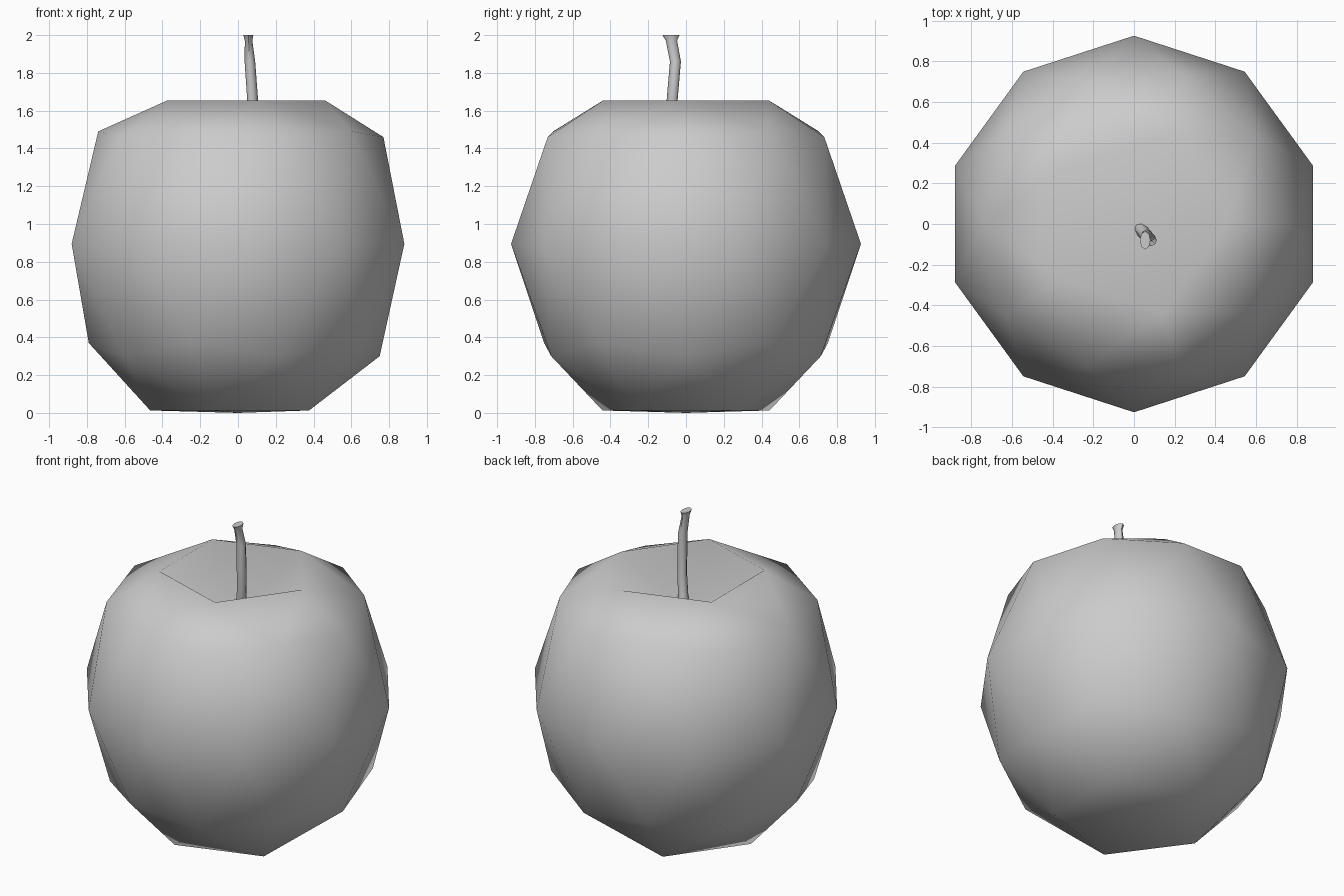
import bpy, bmesh, math
from mathutils import Vector

if "Cube" in bpy.data.objects:
    bpy.data.objects.remove(bpy.data.objects["Cube"])

# Apple body: icosphere whose vertex rings are moved onto an apple profile
bpy.ops.mesh.primitive_ico_sphere_add(subdivisions=2, radius=1)
apple = bpy.context.object
apple.name = "apple_body"
# (unit sphere height, ring radius, ring height)
rings = [(-1, 0, 0), (-0.851, 0.465, 0.013), (-0.526, 0.75, 0.30),
         (-0.447, 0.79, 0.37), (0, 0.926, 0.895), (0.447, 0.77, 1.46),
         (0.526, 0.74, 1.49), (0.851, 0.46, 1.655), (1, 0, 1.375)]
for v in apple.data.vertices:
    _, r, z = min(rings, key=lambda k: abs(k[0] - v.co.z))
    a = math.atan2(v.co.y, v.co.x)
    v.co = (r * math.cos(a), r * math.sin(a), z)
bpy.ops.object.shade_smooth()

# Stem: bent tube lofted through a few elliptical rings (x, y, z, rx, ry)
path = [(0.02, -0.012, 1.33, 0.032, 0.032), (0.083, -0.08, 1.58, 0.029, 0.029),
        (0.063, -0.056, 1.86, 0.028, 0.029), (0.056, -0.077, 1.97, 0.020, 0.030),
        (0.055, -0.08, 2.0, 0.026, 0.045)]
SIDES = 8
bm = bmesh.new()
loops = []
for x, y, z, rx, ry in path:
    loops.append([bm.verts.new((x + rx * math.cos(2 * math.pi * i / SIDES),
                                y + ry * math.sin(2 * math.pi * i / SIDES), z))
                  for i in range(SIDES)])
for lo, hi in zip(loops, loops[1:]):
    for i in range(SIDES):
        j = (i + 1) % SIDES
        bm.faces.new((lo[i], lo[j], hi[j], hi[i]))
bm.faces.new(loops[-1])
bm.faces.new(loops[0][::-1])
mesh = bpy.data.meshes.new("stem")
bm.to_mesh(mesh)
bm.free()
stem = bpy.data.objects.new("stem", mesh)
bpy.context.collection.objects.link(stem)
bpy.ops.object.select_all(action='DESELECT')
stem.select_set(True)
bpy.context.view_layer.objects.active = stem
bpy.ops.object.shade_smooth_by_angle(angle=math.radians(50))
